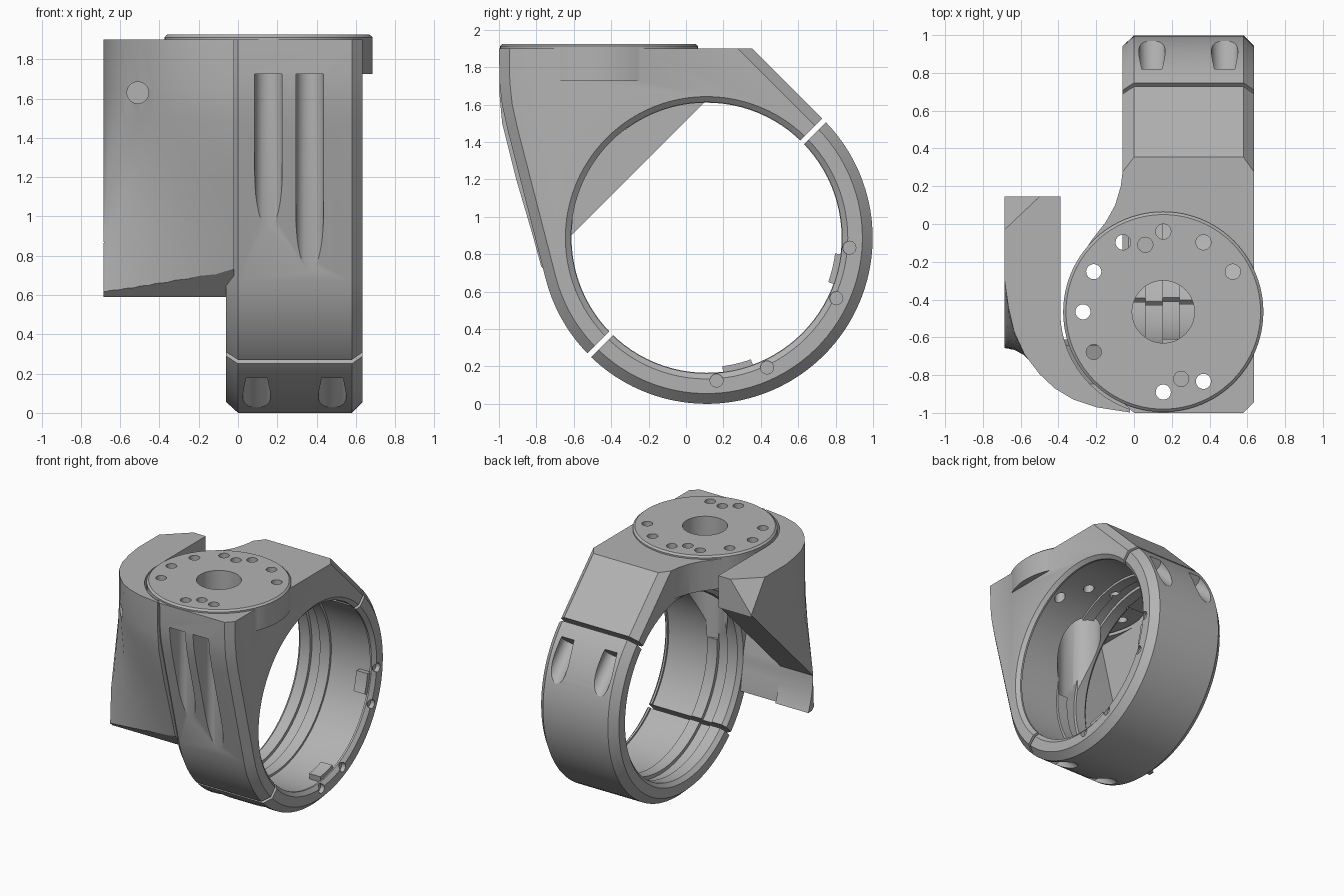
import bpy, bmesh
from math import sin, cos, pi, radians, sqrt, acos
from mathutils import Vector

if "Cube" in bpy.data.objects:
    bpy.data.objects.remove(bpy.data.objects["Cube"], do_unlink=True)

grey = bpy.data.materials.new("plain_grey")
grey.use_nodes = True
grey.diffuse_color = (0.45, 0.45, 0.45, 1)
grey.node_tree.nodes["Principled BSDF"].inputs["Base Color"].default_value = (0.45, 0.45, 0.45, 1)

CY, CZ, R = 0.11, 0.888, 0.888      # ring axis and outer radius
BX, BY = 0.155, -0.465              # flange axis
S2 = sqrt(2)


def to_object(name, bm):
    bmesh.ops.recalc_face_normals(bm, faces=bm.faces)
    mesh = bpy.data.meshes.new(name)
    bm.to_mesh(mesh)
    bm.free()
    mesh.materials.append(grey)
    obj = bpy.data.objects.new(name, mesh)
    bpy.context.collection.objects.link(obj)
    return obj


def loft(name, sections, as_bmesh=False):
    """Skin a list of closed sections that share one point count."""
    bm = bmesh.new()
    rows = [[bm.verts.new(p) for p in s] for s in sections]
    n = len(rows[0])
    for a, b in zip(rows, rows[1:]):
        for i in range(n):
            j = (i + 1) % n
            bm.faces.new((a[i], a[j], b[j], b[i]))
    bm.faces.new(rows[0])
    bm.faces.new(rows[-1][::-1])
    return bm if as_bmesh else to_object(name, bm)


def prism(name, pts, lo, hi, axis="x"):
    if axis == "x":
        return loft(name, [[(t, a, b) for a, b in pts] for t in (lo, hi)])
    return loft(name, [[(a, b, t) for a, b in pts] for t in (lo, hi)])


def circle(a, b, r, n=32):
    return [(a + r * cos(2 * pi * i / n), b + r * sin(2 * pi * i / n)) for i in range(n)]


def rod(name, start, direction, length, r, n=32):
    d = Vector(direction).normalized()
    u = d.orthogonal().normalized()
    v = d.cross(u)
    ends = [Vector(start), Vector(start) + d * length]
    return loft(name, [[e + u * a + v * b for a, b in circle(0, 0, r, n)] for e in ends])


def boolean(obj, tool, operation="DIFFERENCE"):
    mod = obj.modifiers.new("bool", "BOOLEAN")
    mod.operation, mod.solver, mod.object = operation, "EXACT", tool
    bpy.ops.object.select_all(action="DESELECT")
    bpy.context.view_layer.objects.active = obj
    obj.select_set(True)
    bpy.ops.object.modifier_apply(modifier=mod.name)
    bpy.data.objects.remove(tool, do_unlink=True)


def arc(r, start, end, n):
    out = []
    for i in range(n + 1):
        a = radians(start + (end - start) * i / n)
        out.append((CY + r * cos(a), CZ + r * sin(a)))
    return out


def side_profile(d):
    """Side outline in y, z, pulled in by d except at the flat top."""
    r = R - d
    front = [(-0.955, 1.47), (-0.984, 1.6), (-0.997, 1.72), (-1.0, 1.9)]
    return ([(CY + CZ + r * S2 - 1.9, 1.9)] + arc(r, 45, -165.6, 60)
            + [(y + d, z) for y, z in front])


def clamp_blank(name):
    steps = [(-0.06, 0.055), (0.0, 0), (0.58, 0), (0.635, 0.055)]
    return loft(name, [[(x, y, z) for y, z in side_profile(d)] for x, d in steps])


def half_space(sign):
    """Block on one side of the diagonal split, leaving half the gap."""
    def at(u, v):
        return (CY + (u + v) / S2, CZ + (u - v) / S2)
    near, far = sign * -0.014, sign * 3
    return prism("split_tool", [at(-3, near), at(3, near), at(3, far), at(-3, far)], -1, 1)


def bore():
    """Stepped, chamfered bore turned about the ring axis."""
    steps = [(-0.1, 0.775), (-0.06, 0.755), (-0.03, 0.725), (0.06, 0.725), (0.06, 0.75),
             (0.15, 0.75), (0.15, 0.722), (0.24, 0.722), (0.24, 0.74), (0.595, 0.74),
             (0.595, 0.725), (0.61, 0.725), (0.635, 0.755), (0.7, 0.8)]
    return loft("bore_tool", [[(x, y, z) for y, z in circle(CY, CZ, r, 96)] for x, r in steps])


# Main clamp body with the flange and the flared web below it
body = clamp_blank("clamp_body")
boolean(body, half_space(1))
web = [(-0.06, 0.28), (-0.07, 0.2), (-0.1, 0.1), (-0.15, 0.01), (-0.22, -0.08),
       (-0.3, -0.2), (0.05, -0.2), (0.05, 0.28)]
boolean(body, prism("web", web, 1.66, 1.9, "z"), "UNION")
flange = loft("flange", [[(x, y, z) for x, y in circle(BX, BY, r, 96)] for z, r in
                         [(1.725, 0.53), (1.912, 0.53), (1.925, 0.515)]])
boolean(body, flange, "UNION")
boolean(body, bore())

# Flange holes: centre, bolt circle, two blind pin holes
boolean(body, prism("hole", circle(BX, BY, 0.165, 48), 0.95, 2.1, "z"))
for deg in (90, 60, 30, 120, 150, 180, 210, 270, 300):
    a = radians(deg)
    boolean(body, prism("hole", circle(BX + 0.425 * cos(a), BY + 0.425 * sin(a), 0.04),
                        1.2, 2.1, "z"))
for side in (-1, 1):
    boolean(body, prism("hole", circle(BX + side * 0.095, BY - side * 0.355, 0.04), 1.8, 2.1, "z"))

# Upright screw channels in the front
for x, y in ((0.155, -0.89), (0.365, -0.835)):
    half = [(x + 0.07 * cos(pi * i / 16), y + 0.07 * sin(pi * i / 16)) for i in range(17)]
    boolean(body, prism("channel", half + [(x - 0.07, -1.2), (x + 0.07, -1.2)], 0.6, 1.725, "z"))

# Removable clamp cap with screw pockets and locating pads
cap = clamp_blank("clamp_cap")
boolean(cap, half_space(-1))
boolean(cap, bore())
for end in (-1, 1):
    for x in (0.095, 0.48):
        start = (x, CY + end * 0.59 + 0.09, CZ + end * 0.59 - 0.09)
        boolean(cap, rod("pocket", start, (0, 1, -1), 0.9, 0.07))
for a, b in ((-7, -20), (-70, -83)):
    pad = arc(0.692, a, b, 6) + arc(0.77, b, a, 6)
    boolean(cap, prism("pad", pad, 0.5, 0.6), "UNION")
for deg in (-4, -25, -65, -86):
    (y, z), = arc(0.765, deg, deg, 1)[:1]
    boolean(cap, prism("notch", circle(y, z, 0.035, 20), 0.6, 0.7))

# Curved side guard, lofted upwards
curve = [(-0.685, -0.3), (-0.665, -0.44), (-0.635, -0.57), (-0.58, -0.69), (-0.5, -0.795),
         (-0.42, -0.87), (-0.32, -0.93), (-0.2, -0.97), (-0.02, -0.998)]
levels = [(0.5, -0.71, 1), (0.9, -0.81, 0.95), (1.2, -0.885, 0.8), (1.5, -0.96, 0.4),
          (1.65, -0.99, 0.15), (1.9, -0.998, 0)]
sections = []
for z, front, t in levels:
    row = [(-0.02, 0.145, z), (-0.685, 0.145, z)]
    for x, y in curve:
        u = (x + 0.685) / 0.665
        row.append((x, (1 - t) * y + t * (-0.66 + u * (front + 0.66)), z))
    sections.append(row)
bm = loft("side_guard", sections, as_bmesh=True)
bmesh.ops.triangulate(bm, faces=[f for f in bm.faces if len(f.verts) == 4])
bmesh.ops.recalc_face_normals(bm, faces=bm.faces)
# Trim the foot, the lower front bevel and the rear top corner
for point, normal in (((0, 0, 0.59), (0, 0, -1)), ((0, -0.04, 0), (0, -1, -1)),
                      ((-0.5, 0.145, 1.9), (-1 / 0.185, 1 / 0.175, 1 / 0.24))):
    cut = bmesh.ops.bisect_plane(bm, geom=bm.verts[:] + bm.edges[:] + bm.faces[:], dist=1e-5,
                                 plane_co=point, plane_no=normal, clear_outer=True)
    edges = [e for e in cut["geom_cut"] if isinstance(e, bmesh.types.BMEdge)]
    bmesh.ops.holes_fill(bm, edges=edges, sides=0)
guard = to_object("side_guard", bm)

# Hollow the guard: bore clearance with a diagonal roof, inner room, flange clearance
spread = 180 / pi * acos(0.52 / 0.755)
boolean(guard, prism("bore_room", arc(0.755, 135 + spread, 495 - spread, 64), -0.9, 0.2))
room = [(0.3, 1.71), (-0.85, 1.71), (-0.65, 0.9), (-0.6, 0.5), (0.3, 0.5)]
boolean(guard, prism("inner_room", room, -0.39, 0.2))
boolean(guard, prism("flange_room", circle(BX, BY, 0.545, 96), 1.7, 2.1, "z"))
boolean(guard, prism("slot", [(-0.39, BY), (0.2, BY), (0.2, 0.3), (-0.39, 0.3)], 1.69, 2.1, "z"))
boolean(guard, rod("guard_hole", (-0.51, -1.1, 1.63), (0, 1, 0), 0.6, 0.055))

# Smooth curved walls while keeping machined edges crisp
for obj in (body, cap, guard):
    bpy.ops.object.select_all(action="DESELECT")
    bpy.context.view_layer.objects.active = obj
    obj.select_set(True)
    bpy.ops.object.shade_smooth_by_angle(angle=radians(25))
